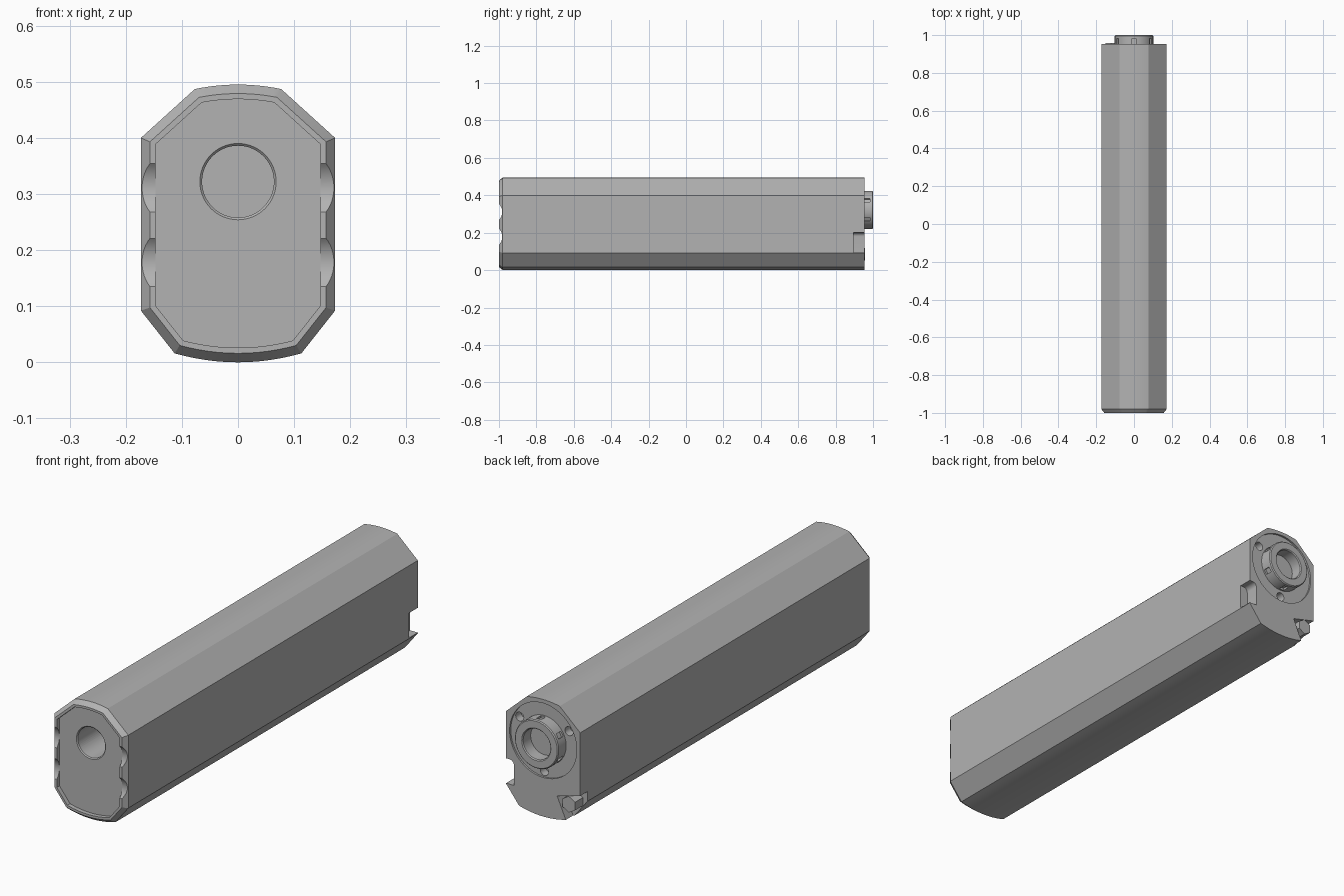
import bpy, bmesh, math
from mathutils import Vector, Matrix

cube = bpy.data.objects.get("Cube")
if cube:
    bpy.data.objects.remove(cube, do_unlink=True)

metal = bpy.data.materials.new("grey metal")
metal.use_nodes = True
metal.diffuse_color = (0.45, 0.45, 0.45, 1)
metal.node_tree.nodes["Principled BSDF"].inputs["Base Color"].default_value = (0.45, 0.45, 0.45, 1)

BORE_Z, BORE_R, BACK = 0.322, 0.064, 0.954


def finish(name, bm):
    bmesh.ops.recalc_face_normals(bm, faces=bm.faces)
    mesh = bpy.data.meshes.new(name)
    bm.to_mesh(mesh)
    bm.free()
    mesh.materials.append(metal)
    ob = bpy.data.objects.new(name, mesh)
    bpy.context.collection.objects.link(ob)
    return ob


def loft(name, rings, closed=False):
    """Skin a list of equal-length point rings; cap the ends or join them."""
    bm = bmesh.new()
    loops = [[bm.verts.new(p) for p in ring] for ring in rings]
    pairs = list(zip(loops, loops[1:]))
    if closed:
        pairs.append((loops[-1], loops[0]))
    else:
        bm.faces.new(loops[0])
        bm.faces.new(loops[-1])
    for a, b in pairs:
        for i in range(len(a)):
            j = (i + 1) % len(a)
            bm.faces.new((a[i], a[j], b[j], b[i]))
    return finish(name, bm)


def circle(r, y, x=0, z=BORE_Z, n=64, turn=0):
    return [(x + r * math.cos(turn + math.tau * i / n), y,
             z + r * math.sin(turn + math.tau * i / n)) for i in range(n)]


def rod(name, r, y0, y1, **kw):
    return loft(name, [circle(r, y0, **kw), circle(r, y1, **kw)])


def prism(name, pts, y0, y1):
    return loft(name, [[(x, y, z) for x, z in pts] for y in (y0, y1)])


def cut(target, cutters):
    for c in cutters:
        mod = target.modifiers.new("cut", 'BOOLEAN')
        mod.operation, mod.solver, mod.object = 'DIFFERENCE', 'EXACT', c
        bpy.context.view_layer.objects.active = target
        bpy.ops.object.modifier_apply(modifier=mod.name)
        bpy.data.objects.remove(c, do_unlink=True)


def arc(half, edge, peak, n=12):
    """Shallow crowned edge running from +half to -half."""
    return [(half * (1 - 2 * i / n), edge + (peak - edge) * (1 - (1 - 2 * i / n) ** 2))
            for i in range(n + 1)]


# Octagonal cross-section with crowned top and bottom
section = ([(0.173, 0.092), (0.173, 0.4)] + arc(0.077, 0.487, 0.495)
           + [(-0.173, 0.4), (-0.173, 0.092)]
           + [(-x, z) for x, z in arc(0.113, 0.016, 0.0)])


def outline(inset, y):
    pts = [Vector(p) for p in section]
    out = []
    for i, p in enumerate(pts):
        a = (p - pts[i - 1]).normalized()
        b = (pts[(i + 1) % len(pts)] - p).normalized()
        na, nb = Vector((-a.y, a.x)), Vector((-b.y, b.x))
        q = p + (na + nb) * inset / (1 + na.dot(nb))
        out.append((q.x, y, q.y))
    return out


# Main body with chamfered front rim and sunken front panel
body = loft("body", [outline(0, BACK), outline(0, -0.98), outline(0.016, -1),
                     outline(0.026, -1), outline(0.026, -0.982)])

# Bore, its front countersink and the round seat at the back
cutters = [rod("bore_cutter", BORE_R, -1.1, 1.1),
           loft("countersink_cutter", [circle(0.068, -0.99), circle(0.068, -0.982),
                                       circle(BORE_R - 0.002, -0.976)]),
           rod("seat_cutter", 0.157, BACK - 0.008, 1.1)]

# Scallops through the side rims
for side in (-1, 1):
    for z in (0.178, 0.311):
        ring = [[(side * x, -1.044 + 0.0615 * math.cos(math.tau * i / 48),
                  z + 0.0615 * math.sin(math.tau * i / 48)) for i in range(48)]
                for x in (0.13, 0.2)]
        cutters.append(loft("scallop_cutter", ring))

# Three pin holes around the seat
for deg in (30, 150, 270):
    a = math.radians(deg)
    cutters.append(rod("pin_hole_cutter", 0.019, 0.91, 1.1, n=24,
                       x=0.133 * math.cos(a), z=BORE_Z + 0.133 * math.sin(a)))

# Side notch with a rounded inner corner, and the bolt pocket
notch = [(0.2, 0.095), (0.137, 0.095)] + [
    (0.157 - 0.02 * math.cos(math.radians(t)), 0.18 + 0.02 * math.sin(math.radians(t)))
    for t in range(0, 91, 15)] + [(0.2, 0.2)]
cutters.append(prism("notch_cutter", notch, 0.895, 1.1))
pocket = [(-0.11, 0.005), (-0.065, 0.105), (-0.2, 0.14), (-0.2, 0.005)]
cutters.append(prism("pocket_cutter", pocket, 0.905, 1.1))
cut(body, cutters)

# Hex bolt sitting in the pocket
bolt = rod("hex_bolt", 0.034, 0.9, 0.957, x=-0.122, z=0.085, n=6, turn=math.pi / 6)

# Rear mounting collar with a raised lip and key slots
profile = [(BORE_R, BACK - 0.009), (0.102, BACK - 0.009), (0.102, 0.996),
           (0.098, 1.0), (BORE_R + 0.004, 1.0), (BORE_R, 0.996)]
collar = loft("rear_collar", [circle(r, y) for r, y in profile], closed=True)
slots = []
for k in range(6):
    spin = Matrix.Rotation(math.tau * k / 6, 4, 'Y')
    bm = bmesh.new()
    bmesh.ops.create_cube(bm, size=1)
    bmesh.ops.scale(bm, vec=(0.022, 0.03, 0.04), verts=bm.verts)
    bmesh.ops.translate(bm, vec=(0, 0.968, 0.112), verts=bm.verts)
    bmesh.ops.transform(bm, matrix=Matrix.Translation((0, 0, BORE_Z)) @ spin, verts=bm.verts)
    slots.append(finish("slot_cutter", bm))
cut(collar, slots)

# Smooth the curved faces, keep the edges crisp
for ob in bpy.context.selected_objects:
    ob.select_set(False)
for ob in (body, collar, bolt):
    ob.select_set(True)
bpy.context.view_layer.objects.active = body
bpy.ops.object.shade_smooth_by_angle(angle=math.radians(25))
